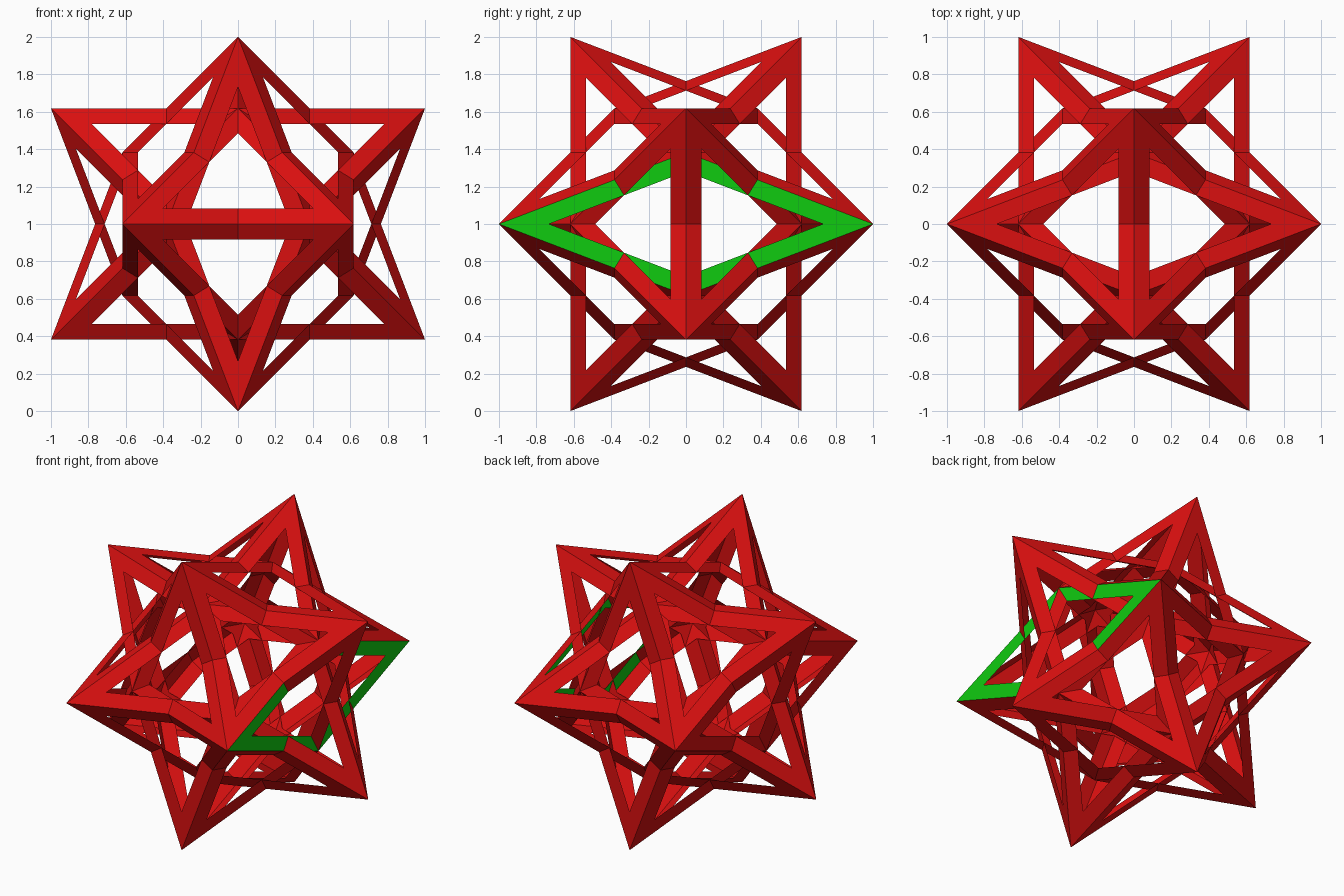
import bpy, bmesh
from itertools import combinations
from mathutils import Vector

cube = bpy.data.objects.get("Cube")
if cube:
    bpy.data.objects.remove(cube, do_unlink=True)

G = (5 ** 0.5 - 1) / 2          # golden ratio conjugate, 0.618
HOLE = 0.733                    # size of the opening relative to its rhombus
LIFT = Vector((0, 0, 1))        # stands the model on z = 0


def material(name, color):
    m = bpy.data.materials.new(name)
    m.use_nodes = True
    m.diffuse_color = color
    m.node_tree.nodes["Principled BSDF"].inputs["Base Color"].default_value = color
    return m


def rhombus_frame(bm, corners):
    """Flat rhombus ring: four mitred strips around a scaled opening."""
    centre = sum(corners, Vector()) / 4
    normal = (corners[1] - corners[0]).cross(corners[2] - corners[1])
    if normal.dot(centre) < 0:
        corners = corners[::-1]
    outer = [bm.verts.new(c + LIFT) for c in corners]
    inner = [bm.verts.new(centre + (c - centre) * HOLE + LIFT) for c in corners]
    for i in range(4):
        j = (i + 1) % 4
        bm.faces.new((outer[i], outer[j], inner[j], inner[i]))


def build(name, rhombi, mat):
    bm = bmesh.new()
    for corners in rhombi:
        rhombus_frame(bm, corners)
    bmesh.ops.remove_doubles(bm, verts=bm.verts, dist=1e-5)
    me = bpy.data.meshes.new(name)
    bm.to_mesh(me)
    bm.free()
    me.materials.append(mat)
    ob = bpy.data.objects.new(name, me)
    bpy.context.collection.objects.link(ob)
    return ob


# Twelve outer points: corners of three crossed golden rectangles
points = []
for a in (-1, 1):
    for b in (-G, G):
        points += [Vector((a, 0, b)), Vector((0, b, a)), Vector((b, a, 0))]


def near(p, q):
    return abs((p - q).length - 2 * G) < 0.01


# One rhombus per neighbouring pair: short corners lie inward on the pair's
# axes, long corners are the two points neighbouring both
red_rhombi, green_rhombi = [], []
for p, q in combinations(points, 2):
    if near(p, q):
        r, s = [v for v in points if near(v, p) and near(v, q)]
        on_left_side = (p + q).normalized().x > 0.99
        (green_rhombi if on_left_side else red_rhombi).append([r, p * G, s, q * G])

build("red_rhombus_frames", red_rhombi, material("red", (0.7, 0.005, 0.005, 1)))
build("green_rhombus_frame", green_rhombi, material("green", (0.005, 0.6, 0.005, 1)))
